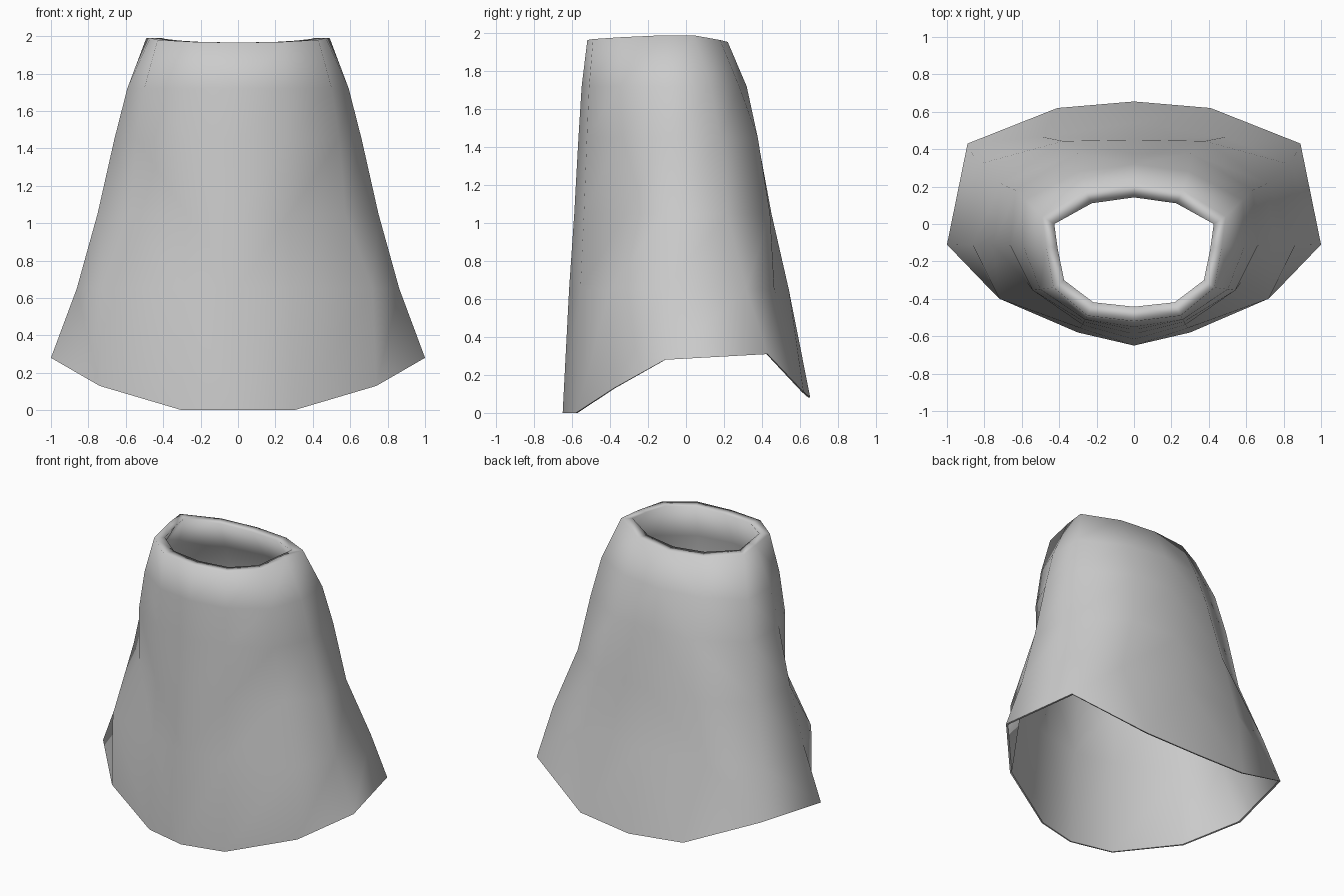
import bpy
from mathutils import Vector

cube = bpy.data.objects.get("Cube")
if cube:
    bpy.data.objects.remove(cube)

# Half outlines, running from centre front round the left side to centre back
hem = [Vector(p) for p in ((0, -.65, 0), (.3, -.58, 0), (.74, -.38, .13), (1, -.11, .28),
                           (.89, .43, .31), (.41, .62, .11), (0, .655, .08))]
neck = [Vector(p) for p in ((0, -.52, 1.965), (.25, -.49, 1.97), (.43, -.34, 1.98), (.47, -.12, 1.99),
                            (.49, .04, 1.99), (.26, .18, 1.965), (0, .22, 1.955))]

# Height and spread of the rings between hem and neck
levels = ((.65, .74), (1.05, .53), (1.45, .36), (1.72, .23))


def ring(height, spread):
    points = [n.lerp(h, spread) for n, h in zip(neck, hem)]
    for p in points:
        p.z = height
    return points


def shrink(points, across, along):
    """Pull an outline in towards the middle of the opening."""
    middle = (points[0].y + points[-1].y) / 2
    return [Vector((p.x * across, middle + (p.y - middle) * along, p.z)) for p in points]


outer = [ring(*level) for level in levels]

# Soft folds in the cloth: ring, column, offset
folds = ((0, 2, (.06, -.03, 0)), (0, 4, (.05, -.01, 0)), (0, 5, (.12, -.04, 0)),
         (1, 2, (-.02, .05, 0)), (1, 4, (.01, -.03, 0)), (1, 5, (.04, .03, 0)),
         (2, 5, (-.01, .04, 0)))
for row, column, offset in folds:
    outer[row][column] += Vector(offset)

# Outer wall, rolled lip, then the inner wall back down to the hem
lip = shrink(neck, .87, .79)
lining = [shrink(points, .97, .97) for points in reversed(outer)]
layers = [hem] + outer + [neck, lip] + lining + [shrink(hem, .985, .985)]

# Triangles whose diagonals match on both walls, so the lining stays inside
columns = len(hem)
verts = [p for layer in layers for p in layer]
faces = []
for row in range(len(layers)):
    above = (row + 1) % len(layers)
    for col in range(columns - 1):
        a, b = row * columns + col, row * columns + col + 1
        c, d = above * columns + col + 1, above * columns + col
        if row <= len(outer):
            faces += [(a, b, c), (a, c, d)]
        else:
            faces += [(a, b, d), (b, c, d)]

mesh = bpy.data.meshes.new("skirt")
mesh.from_pydata(verts, [], faces)
mesh.update()
skirt = bpy.data.objects.new("skirt", mesh)
bpy.context.collection.objects.link(skirt)

# Mirror the half to the other side
mirror = skirt.modifiers.new("mirror", 'MIRROR')
mirror.use_clip = True
mirror.merge_threshold = .001

# Plain grey cloth
cloth = bpy.data.materials.new("grey cloth")
cloth.use_nodes = True
colour = (.6, .6, .6, 1)
cloth.diffuse_color = colour
cloth.node_tree.nodes["Principled BSDF"].inputs["Base Color"].default_value = colour
mesh.materials.append(cloth)

bpy.context.view_layer.objects.active = skirt
skirt.select_set(True)
bpy.ops.object.shade_smooth()

# Crisp hem below the smooth walls
last = len(verts) - columns
for edge in mesh.edges:
    if all(v < columns for v in edge.vertices) or all(v >= last for v in edge.vertices):
        edge.use_edge_sharp = True
